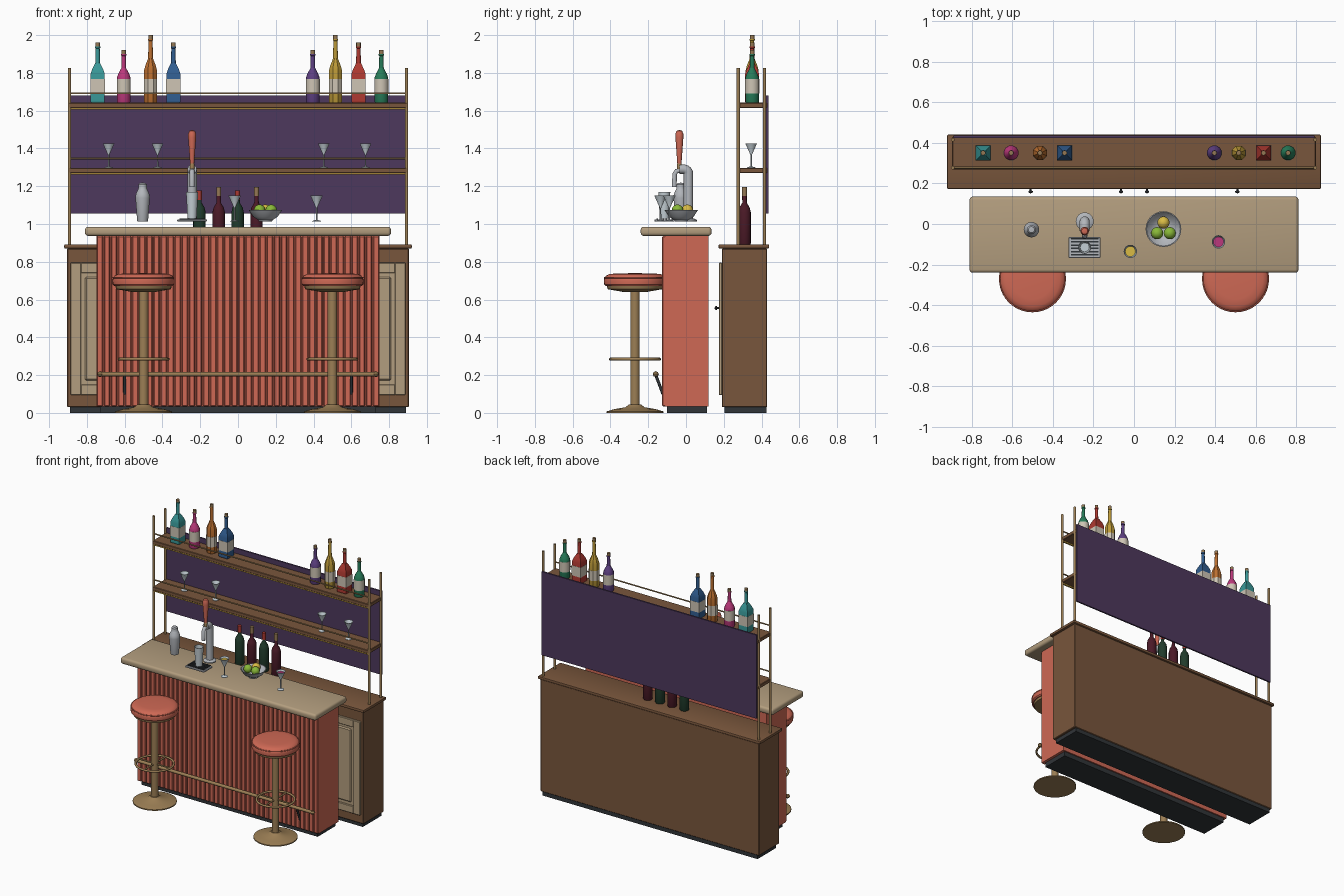
import bpy, bmesh, math
from math import pi, cos, sin
from mathutils import Vector

if "Cube" in bpy.data.objects:
    bpy.data.objects.remove(bpy.data.objects["Cube"])

mats = {}
PALETTE = dict(coral=(.62, .14, .09), cream=(.45, .34, .21), wood=(.19, .093, .045), dark=(.03, .035, .04),
               brass=(.33, .21, .09), gold=(.6, .38, .06), purple=(.075, .04, .11), steel=(.45, .47, .5),
               glass=(.55, .62, .66), label=(.62, .56, .46), cork=(.3, .19, .09), teal=(.04, .31, .31),
               pink=(.5, .04, .2), orange=(.5, .16, .03), blue=(.03, .11, .28), violet=(.11, .05, .22),
               amber=(.5, .32, .04), red=(.42, .04, .03), green=(.02, .2, .1), bottle_green=(.015, .045, .025),
               wine=(.07, .01, .02), lime=(.25, .48, .04), lemon=(.7, .5, .06))


def mat(c):
    if c not in mats:
        mats[c] = bpy.data.materials.new(c)
        mats[c].diffuse_color = (*PALETTE[c], 1)
    return mats[c]


def finish(name, bm, color, angle=35, loc=(0, 0, 0)):
    bmesh.ops.recalc_face_normals(bm, faces=bm.faces)
    me = bpy.data.meshes.new(name)
    bm.to_mesh(me)
    bm.free()
    me.shade_smooth()
    me.set_sharp_from_angle(angle=math.radians(angle))
    me.materials.append(mat(color))
    ob = bpy.data.objects.new(name, me)
    ob.location = loc
    bpy.context.collection.objects.link(ob)
    return ob


def box(name, x, y, z, color, bevel=0, seg=1):
    bm = bmesh.new()
    bmesh.ops.create_cube(bm, size=1)
    for v in bm.verts:
        v.co = [a + (b - a) * (c + .5) for (a, b), c in zip((x, y, z), v.co)]
    if bevel:
        bmesh.ops.bevel(bm, geom=bm.edges[:], offset=bevel, segments=seg, affect='EDGES', profile=.5)
    return finish(name, bm, color)


def lathe(name, prof, loc, color, n=24, angle=35, turn=0):
    """Spin a (radius, height) profile around z."""
    bm = bmesh.new()
    rings = []
    for r, z in prof:
        k = 1 if r == 0 else n
        rings.append([bm.verts.new((r * cos(turn + 2 * pi * i / n), r * sin(turn + 2 * pi * i / n), z))
                      for i in range(k)])
    for a, b in zip(rings, rings[1:]):
        for i in range(n):
            j = (i + 1) % n
            vs = [a[i % len(a)], a[j % len(a)], b[j % len(b)], b[i % len(b)]]
            bm.faces.new(list(dict.fromkeys(vs)))
    return finish(name, bm, color, angle, loc)


def tube(name, pts, r, color, n=10, cyclic=False):
    cu = bpy.data.curves.new(name, 'CURVE')
    cu.dimensions = '3D'
    cu.bevel_depth = r
    cu.bevel_resolution = n // 4
    cu.use_fill_caps = True
    sp = cu.splines.new('POLY')
    sp.points.add(len(pts) - 1)
    for p, q in zip(sp.points, pts):
        p.co = (*q, 1)
    sp.use_cyclic_u = cyclic
    cu.materials.append(mat(color))
    ob = bpy.data.objects.new(name, cu)
    bpy.context.collection.objects.link(ob)
    return ob


# Bar counter
box("bar_plinth", (-.73, .73), (-.10, .11), (0, .035), 'dark')
box("bar_body", (-.75, .75), (-.112, .12), (.035, .937), 'coral')
box("bar_top", (-.81, .81), (-.24, .135), (.937, .985), 'cream', .016, 3)
N = 40
for i in range(N):
    x = -.75 + 1.5 * (i + .5) / N
    box("front_slat", (x - .0165, x + .0165), (-.126, -.105), (.035, .937), 'coral', .005)

# Foot rail with brackets
tube("foot_rail", [(-.73, -.16, .205), (.73, -.16, .205)], .012, 'brass', 12)
for s in (-1, 1):
    lathe("rail_cap", [(0, -.016), (.011, -.011), (.016, 0), (.011, .011), (0, .016)], (s * .73, -.16, .205), 'brass', 12)
    tube("rail_bracket", [(s * .6, -.16, .2), (s * .6, -.122, .1)], .008, 'dark', 8)

# Stools
for s in (-1, 1):
    c = (s * .5, -.27, 0)
    lathe("stool_base", [(0, 0), (.15, 0), (.15, .008), (.11, .02), (.05, .03), (.032, .045), (0, .045)], c, 'brass', 32)
    lathe("stool_post", [(0, .03), (.025, .03), (.025, .655), (0, .655)], c, 'brass', 20)
    lathe("seat_collar", [(0, .64), (.06, .64), (.145, .655), (.15, .675), (0, .675)], c, 'brass', 32)
    lathe("seat", [(0, .672), (.155, .672), (.163, .68), (.165, .70), (.162, .715), (.152, .727), (.135, .735),
                   (.1, .738), (0, .74)], c, 'coral', 40)
    tube("seat_piping", [(c[0] + .161 * cos(a * pi / 20), c[1] + .161 * sin(a * pi / 20), .716) for a in range(40)],
         .004, 'coral', 8, True)
    tube("foot_ring", [(c[0] + .13 * cos(a * pi / 16), c[1] + .13 * sin(a * pi / 16), .285) for a in range(32)],
         .008, 'brass', 8, True)
    for a in (0, pi / 2):
        d = Vector((cos(a), sin(a), 0)) * .13
        h = Vector((c[0], c[1], .285))
        tube("ring_spoke", [h - d, h + d], .006, 'brass', 8)

# Back cabinet with four panelled doors
box("cabinet_plinth", (-.89, .89), (.205, .425), (0, .035), 'dark')
box("cabinet_body", (-.905, .905), (.19, .43), (.03, .87), 'wood', .004)
box("cabinet_top", (-.92, .92), (.172, .44), (.87, .892), 'wood', .006, 2)
for i in range(4):
    x0, x1 = -.887 + i * .4455, -.887 + i * .4455 + .4375
    for a, b in ((x0, x0 + .055), (x1 - .055, x1)):
        box("door_stile", (a, b), (.174, .192), (.095, .795), 'cream', .003)
    for a, b in ((.095, .15), (.74, .795)):
        box("door_rail", (x0 + .055, x1 - .055), (.174, .192), (a, b), 'cream', .003)
    box("door_field", (x0 + .05, x1 - .05), (.185, .192), (.14, .75), 'cream')
    box("door_panel", (x0 + .075, x1 - .075), (.177, .197), (.17, .72), 'cream', .009)
    k = lathe("door_knob", [(0, 0), (.005, 0), (.005, .01), (.011, .014), (.011, .02), (0, .026)],
              (x1 - .06 if i < 2 else x0 + .06, .176, .555), 'dark', 12)
    k.rotation_euler.x = pi / 2

# Back shelving
for x in (-.892, .892):
    for y in (.277, .415):
        tube("shelf_post", [(x, y, .89), (x, y, 1.825)], .009, 'brass', 12)
box("back_panel", (-.89, .89), (.424, .436), (1.055, 1.68), 'purple')
for z in (1.27, 1.615):
    box("shelf", (-.895, .895), (.268, .43), (z, z + .027), 'wood', .003)
    box("shelf_trim", (-.89, .89), (.272, .284), (z - .009, z), 'gold')
    tube("shelf_rail", [(-.892, .277, z + .077), (.892, .277, z + .077)], .005, 'brass', 8)


# Spirit bottles: faceted body, round neck, label band and cork
def spirit(x, h, n, color):
    c, r = (x, .35, 1.642), .037
    f = 1 / cos(pi / n) if n == 4 else 1
    t = pi / n
    b, e = h * .48, h * .66
    lathe("bottle_body", [(0, 0), (r * .94 * f, 0), (r * f, .006), (r * f, b), (r * .8 * f, b + (e - b) * .4), (.013 * f, e), (0, e)],
          c, color, n, 40 if n > 10 else 20, t)
    lathe("bottle_neck", [(.013, e - .01), (.011, h - .03), (.014, h - .028), (.014, h - .02), (0, h - .02)], c, color, 12)
    lathe("bottle_cork", [(0, h - .02), (.012, h - .02), (.012, h), (0, h)], c, 'cork', 12)
    lathe("bottle_label", [(r * f, .05), (r * f * 1.03, .05), (r * f * 1.03, .125), (r * f, .125)], c, 'label', n,
          40 if n > 10 else 20, t)


for x, h, n, col in ((-.743, .318, 4, 'teal'), (-.605, .278, 12, 'pink'), (-.463, .358, 8, 'orange'), (-.342, .318, 4, 'blue'),
                     (.396, .278, 12, 'violet'), (.516, .358, 8, 'amber'), (.638, .318, 4, 'red'), (.759, .278, 12, 'green')):
    spirit(x, h, n, col)

# Wine bottles on the cabinet
for i, x in enumerate((-.204, -.102, -.002, .098)):
    h, col = (.285, 'bottle_green') if i % 2 == 0 else (.305, 'wine')
    lathe("wine_bottle", [(0, 0), (.03, 0), (.033, .006), (.033, .17), (.027, .195), (.012, .22), (.011, h - .04), (0, h - .04)],
          (x, .31, .892), col, 16)
    lathe("wine_capsule", [(.011, h - .05), (.013, h - .05), (.013, h), (0, h)], (x, .31, .892), 'red' if i % 2 == 0 else 'cork', 12)


# Stemmed cocktail glasses
def cocktail(x, y, z, s=1, drink=None):
    p = [(0, 0), (.022, 0), (.022, .003), (.004, .008), (.0035, .068), (.031, .13), (.029, .13), (.002, .072), (0, .072)]
    lathe("cocktail_glass", [(r * s, h * s) for r, h in p], (x, y, z), 'glass', 20)
    if drink:
        lathe("drink", [(0, .072 * s), (.024 * s, .119 * s), (0, .119 * s)], (x, y, z), drink, 20)


for x in (-.685, -.426, .454, .675):
    cocktail(x, .345, 1.297)
T = 1.013  # resting height of the counter items
cocktail(-.018, -.135, T, 1.06, 'lemon')
cocktail(.416, -.088, T, 1.06, 'pink')

# Shaker
lathe("shaker", [(0, 0), (.027, 0), (.029, .006), (.038, .125), (.038, .135), (.034, .15), (.024, .172), (.022, .176), (.022, .196),
                 (.015, .204), (0, .206)], (-.505, -.028, T), 'steel', 24)

# Beer tap with tray, tower, spout and handle
X = -.243
box("drip_tray", (X - .079, X + .079), (-.167, -.065), (T, T + .012), 'steel', .003)
for i in range(6):
    y = -.156 + i * .016
    box("tray_bar", (X - .068, X + .068), (y, y + .008), (T + .012, T + .017), 'dark')
lathe("tap_base", [(0, 0), (.044, 0), (.044, .008), (.03, .016), (0, .016)], (X, .013, T), 'steel', 24)
tube("tap_tower", [(X, .013, T)] + [(X, -.012 + .025 * cos(a * pi / 12), 1.265 + .025 * sin(a * pi / 12)) for a in range(7)]
     + [(X, -.035, 1.29)], .025, 'steel', 16)
tube("tap_spout", [(X, -.025, 1.285), (X, -.05, 1.28), (X, -.06, 1.265), (X, -.062, 1.195)], .013, 'steel', 12)
lathe("tap_collar", [(0, 0), (.012, 0), (.012, .03), (.009, .035), (0, .035)], (X, -.035, 1.29), 'brass', 16)
lathe("tap_handle", [(0, 0), (.011, 0), (.013, .03), (.021, .14), (.021, .16), (.015, .176), (0, .181)], (X, -.035, 1.317), 'coral', 20)
lathe("beer_glass", [(0, 0), (.024, 0), (.032, .14), (.029, .14), (.022, .008), (0, .008)], (X, -.115, T + .017), 'glass', 20)

# Fruit bowl
B = (.145, -.025, T)
lathe("bowl", [(0, 0), (.035, 0), (.038, .008), (.065, .025), (.088, .06), (.083, .06), (.06, .03), (.03, .014), (0, .014)],
      B, 'steel', 28)
for dx, dy, col in ((0, .032, 'lemon'), (-.031, -.02, 'lime'), (.031, -.02, 'lime')):
    lathe("fruit", [(.03 * sin(a * pi / 10), -.03 * cos(a * pi / 10)) if 0 < a < 10 else (0, .03 * (1 if a else -1))
                    for a in range(11)], (B[0] + dx, B[1] + dy, T + .06), col, 16)

for m in bpy.data.materials:
    if m.users and not m.is_grease_pencil:
        m.use_nodes = True
        m.node_tree.nodes["Principled BSDF"].inputs["Base Color"].default_value = m.diffuse_color
